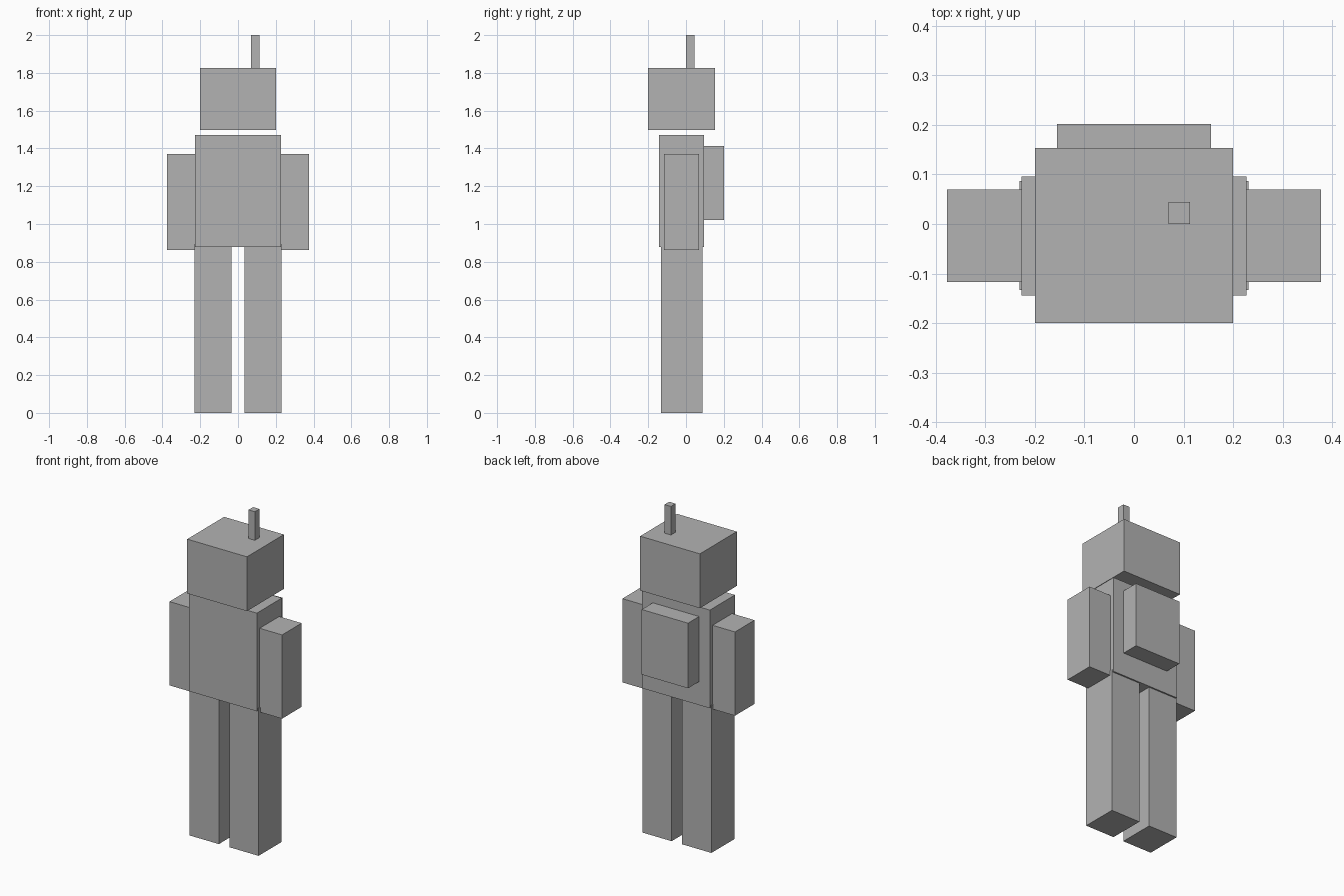
import bpy

# Remove the default cube
old = bpy.data.objects.get("Cube")
if old:
    bpy.data.objects.remove(old, do_unlink=True)

# Single flat grey
GREY = (0.45, 0.45, 0.45, 1.0)
grey = bpy.data.materials.new("plain_grey")
grey.use_nodes = True
grey.diffuse_color = GREY
grey.node_tree.nodes["Principled BSDF"].inputs["Base Color"].default_value = GREY


def box(name, x, y, z):
    """Flat-faced box spanning the (low, high) pair given for each axis."""
    spans = (x, y, z)
    bpy.ops.mesh.primitive_cube_add(size=1, location=[(a + b) / 2 for a, b in spans])
    obj = bpy.context.object
    obj.name = obj.data.name = name
    obj.scale = [b - a for a, b in spans]
    bpy.ops.object.transform_apply(location=False, rotation=False, scale=True)
    obj.data.materials.append(grey)
    return obj


def box_pair(name, x, y, z):
    """Box on the left (+x) and its mirror on the right."""
    box("left_" + name, x, y, z)
    box("right_" + name, (-x[1], -x[0]), y, z)


# Head and antenna
box("head", (-0.2, 0.2), (-0.2, 0.153), (1.498, 1.827))
box("antenna", (0.07, 0.113), (0.0, 0.044), (1.82, 2.0))

# Body and backpack
box("torso", (-0.227, 0.227), (-0.144, 0.096), (0.878, 1.472))
box("backpack", (-0.155, 0.155), (0.09, 0.202), (1.02, 1.414))

# Limbs
box_pair("arm", (0.225, 0.377), (-0.117, 0.07), (0.863, 1.37))
box_pair("leg", (0.035, 0.231), (-0.133, 0.087), (0.0, 0.893))
